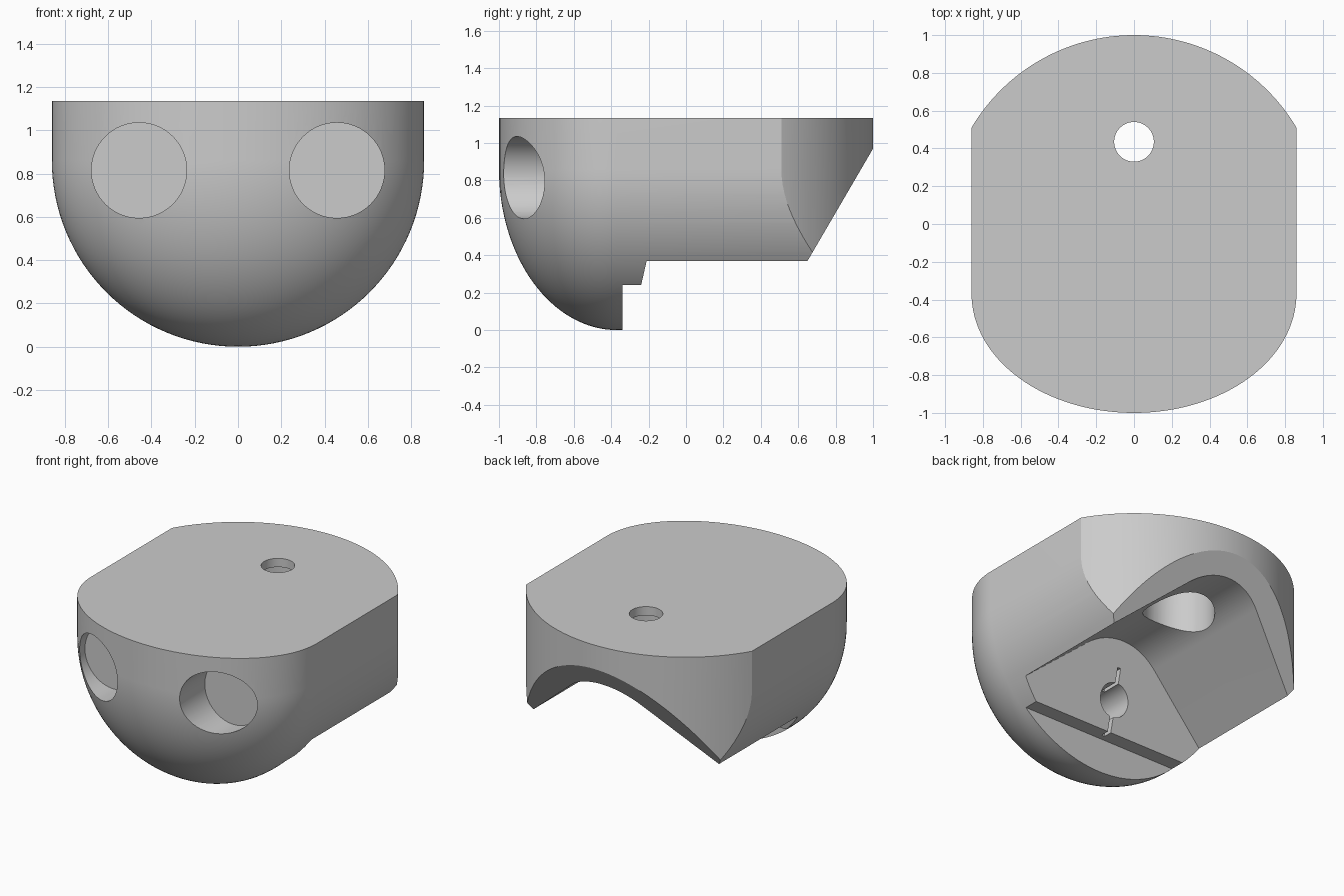
import bpy, bmesh
from math import sin, cos, pi, radians, tan

if "Cube" in bpy.data.objects:
    bpy.data.objects.remove(bpy.data.objects["Cube"], do_unlink=True)

grey = bpy.data.materials.new("plain_grey")
grey.use_nodes = True
COLOUR = (0.6, 0.6, 0.6, 1)
grey.diffuse_color = COLOUR
grey.node_tree.nodes["Principled BSDF"].inputs["Base Color"].default_value = COLOUR


def loft(name, rings):
    """Closed solid through rings that have equal point counts."""
    bm = bmesh.new()
    loops = [[bm.verts.new(p) for p in ring] for ring in rings]
    for a, b in zip(loops, loops[1:]):
        for i in range(len(a)):
            j = (i + 1) % len(a)
            bm.faces.new((a[i], a[j], b[j], b[i]))
    bm.faces.new(loops[0])
    bm.faces.new(loops[-1])
    bmesh.ops.remove_doubles(bm, verts=bm.verts, dist=1e-4)
    bmesh.ops.recalc_face_normals(bm, faces=bm.faces)
    mesh = bpy.data.meshes.new(name)
    bm.to_mesh(mesh)
    bm.free()
    mesh.materials.append(grey)
    obj = bpy.data.objects.new(name, mesh)
    bpy.context.collection.objects.link(obj)
    return obj


def prism(name, points, axis, low, high):
    """Extrude a 2D outline along x, y or z."""
    place = {"x": lambda u, v, w: (w, u, v),
             "y": lambda u, v, w: (u, w, v),
             "z": lambda u, v, w: (u, v, w)}[axis]
    return loft(name, [[place(u, v, w) for u, v in points] for w in (low, high)])


def circle(u, v, r, n=64):
    return [(u + r * cos(2 * pi * i / n), v + r * sin(2 * pi * i / n)) for i in range(n)]


def combine(target, tool, operation="DIFFERENCE"):
    mod = target.modifiers.new(operation.title(), "BOOLEAN")
    mod.operation, mod.solver, mod.object = operation, "EXACT", tool
    bpy.context.view_layer.objects.active = target
    bpy.ops.object.modifier_apply(modifier=mod.name)
    bpy.data.objects.remove(tool, do_unlink=True)


# Shell: half-round section with an ellipsoidal front
R, TOP, FRONT_Y, DEPTH = 0.86, 1.135, -0.37, 0.63
N, STEPS = 64, 32


def section(y, scale):
    arc = [(R * scale * cos(pi * i / N), y, R - R * scale * sin(pi * i / N)) for i in range(N + 1)]
    return arc + [(-R * scale, y, TOP), (R * scale, y, TOP)]


angles = [pi / 2 * (1 - i / STEPS) for i in range(STEPS + 1)]
rings = [section(FRONT_Y - DEPTH * sin(a), max(cos(a), 0.002)) for a in angles]
shell = loft("helmet_shell", rings + [section(1.2, 1)])

# Rounded back
back = [(cos(pi * i / 96), sin(pi * i / 96)) for i in range(97)]
combine(shell, prism("back_round", back + [(-1, -2), (1, -2)], "z", -1, 2), "INTERSECT")

# Slanted rear underside
slant = [(0.30, -0.23), (1.35, 1.57), (3, 1.57), (3, -0.23)]
combine(shell, prism("rear_slant", slant, "x", -2, 2))

# Arched tunnel underneath, ending at the stepped front wall
pitch, r = radians(40), 0.42
peak = 0.37 + 0.707 * tan(pitch)
centre = peak - r / cos(pitch)
crown = [(r * sin(t), centre + r * cos(t))
         for t in (pitch * (1 - i / 16) for i in range(33))]
foot = peak - 1.5 * tan(pitch)
arch = [(1.5, -1), (1.5, foot)] + crown + [(-1.5, foot), (-1.5, -1)]
tunnel = prism("tunnel", arch, "y", -1.5, 2)
steps = [(-0.34, -1.5), (-0.34, 0.24), (-0.24, 0.24), (-0.08, 0.94), (3, 0.94), (3, -1.5)]
combine(tunnel, prism("stepped_wall", steps, "x", -2, 2), "INTERSECT")
combine(shell, tunnel)

# Eye sockets
for side in (-1, 1):
    combine(shell, prism("eye_socket", circle(side * 0.457, 0.815, 0.22), "y", -1.5, -0.7))

# Top hole with a wide bore below it
combine(shell, prism("top_hole", circle(0, 0.435, 0.105), "z", 0.5, 1.5))
combine(shell, prism("top_bore", circle(0, 0.435, 0.225), "z", 0.5, 1.075))

# Neck hole and narrow slit in the front wall
combine(shell, prism("neck_hole", circle(0, 0.45, 0.11), "y", -0.5, 0.1))
slit = [(-0.012, 0.2), (0.012, 0.2), (0.012, 0.66), (-0.012, 0.66)]
combine(shell, prism("wall_slit", slit, "y", -0.3, 0.1))

bpy.ops.object.select_all(action="DESELECT")
shell.select_set(True)
bpy.context.view_layer.objects.active = shell
bpy.ops.object.shade_smooth_by_angle(angle=radians(25))
